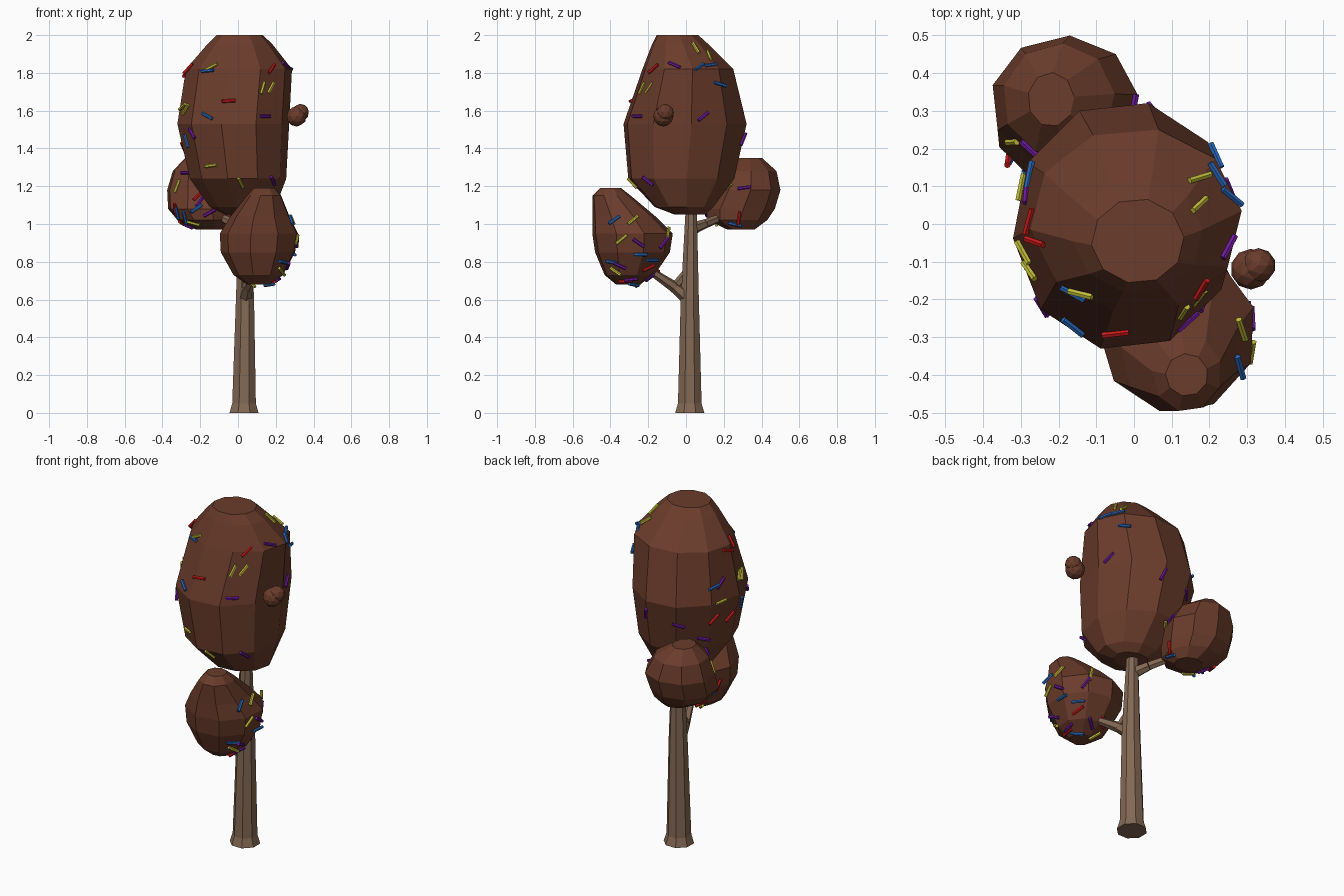
import bpy, bmesh, math, random
from mathutils import Vector, Matrix
from mathutils.bvhtree import BVHTree

if "Cube" in bpy.data.objects:
    bpy.data.objects.remove(bpy.data.objects["Cube"])
random.seed(7)


def material(name, *rgb):
    m = bpy.data.materials.new(name)
    m.use_nodes = True
    m.diffuse_color = (*rgb, 1)
    m.node_tree.nodes["Principled BSDF"].inputs["Base Color"].default_value = (*rgb, 1)
    return m


CHOCOLATE = material("chocolate brown", 0.145, 0.045, 0.024)
BARK = material("bark brown", 0.23, 0.14, 0.09)
CANDY = {
    "red": material("candy red", 0.6, 0.01, 0.01),
    "blue": material("candy blue", 0.02, 0.14, 0.5),
    "yellow": material("candy yellow", 0.55, 0.52, 0.04),
    "purple": material("candy purple", 0.16, 0.01, 0.35),
}


def finish(bm, name, mat):
    """Turn a bmesh into a flat shaded object of one colour."""
    bmesh.ops.recalc_face_normals(bm, faces=bm.faces)
    mesh = bpy.data.meshes.new(name)
    bm.to_mesh(mesh)
    bm.free()
    mesh.materials.append(mat)
    obj = bpy.data.objects.new(name, mesh)
    bpy.context.collection.objects.link(obj)
    return obj


def loft(name, mat, rings, sides, turn):
    """Skin elliptical rings (z, centre x, centre y, radius x, radius y)."""
    bm = bmesh.new()
    loops = []
    grow = 1 / math.sqrt(math.cos(math.pi / sides))
    for z, cx, cy, rx, ry in rings:
        angles = [turn + math.tau * i / sides for i in range(sides)]
        loops.append([bm.verts.new((cx + grow * rx * math.cos(a),
                                    cy + grow * ry * math.sin(a), z)) for a in angles])
    for low, high in zip(loops, loops[1:]):
        for i in range(sides):
            j = (i + 1) % sides
            bm.faces.new((low[i], low[j], high[j], high[i]))
    bm.faces.new(loops[0][::-1])
    bm.faces.new(loops[-1])
    return finish(bm, name, mat)


def rod(bm, start, end, start_radius, end_radius):
    """Add a six-sided tapered rod between two points."""
    axis = end - start
    turn = axis.to_track_quat("Z", "Y").to_matrix().to_4x4()
    bmesh.ops.create_cone(bm, cap_ends=True, segments=6, radius1=start_radius,
                          radius2=end_radius, depth=axis.length,
                          matrix=Matrix.Translation((start + end) / 2) @ turn)


def branch(name, points, radii):
    bm = bmesh.new()
    points = [Vector(p) for p in points]
    for a, b, ra, rb in zip(points, points[1:], radii, radii[1:]):
        rod(bm, a, b, ra, rb)
    finish(bm, name, BARK)


def surface(crown):
    mesh = crown.data
    return BVHTree.FromPolygons([v.co for v in mesh.vertices],
                                [p.vertices for p in mesh.polygons])


def sprinkle(colour, spot, normal, along):
    """Lay one candy rod flat on a crown."""
    along = (along - normal * along.dot(normal)).normalized() * 0.036
    spot = spot + normal * 0.005
    rod(batches[colour], spot - along, spot + along, 0.009, 0.009)


def place(crowns, azimuth, elevation, **candies):
    """Press sprinkles (across, up, tilt) onto crowns from one side."""
    az, el = math.radians(azimuth), math.radians(elevation)
    right = Vector((-math.sin(az), math.cos(az), 0))
    toward = Vector((math.cos(az) * math.cos(el), math.sin(az) * math.cos(el), math.sin(el)))
    up = toward.cross(right)
    trees = [surface(c) for c in crowns]
    for colour, spots in candies.items():
        for across, height, tilt in spots:
            flat = right * across + up * height
            hits = [t.ray_cast(flat + toward * 4, -toward) for t in trees]
            hits = [h for h in hits if h[0]] or [t.find_nearest(flat) for t in trees]
            spot, normal, face, distance = min(hits, key=lambda h: h[3])
            angle = math.radians(tilt)
            sprinkle(colour, spot, normal, right * math.cos(angle) + up * math.sin(angle))


def scatter(crown, count, lean, spread):
    """Strew more sprinkles on the side of a crown that lean points to."""
    tree = surface(crown)
    corners = [Vector(c) for c in crown.bound_box]
    middle = sum(corners, Vector()) / len(corners)
    size = corners[6] - middle
    for i in range(count):
        wander = Vector([random.gauss(0, 1) for axis in range(3)]).normalized()
        heading = (Vector(lean) + wander * spread).normalized() * size
        spot, normal, face, distance = tree.ray_cast(middle + heading * 3, -heading)
        sprinkle(list(CANDY)[i % len(CANDY)], spot, normal, normal.cross(wander.yzx))


# Trunk with a flared foot
loft("trunk", BARK, [
    (0, 0.032, 0.02, 0.08, 0.08), (0.05, 0.032, 0.02, 0.065, 0.065),
    (0.6, 0.037, 0.02, 0.05, 0.05), (1.1, 0.035, 0.028, 0.03, 0.03)], 8, math.pi / 8)

# Branches that carry the two lower crowns
branch("front_branch", [(0.035, 0.02, 0.6), (0.05, -0.06, 0.665), (0.1, -0.2, 0.76)],
       (0.04, 0.03, 0.02))
branch("front_branch_brace", [(0.03, 0.015, 0.76), (0.05, -0.06, 0.665)], (0.02, 0.025))
branch("back_branch", [(0.03, 0.02, 0.97), (-0.02, 0.1, 1), (-0.12, 0.22, 1.05)],
       (0.035, 0.025, 0.02))

# Crowns
main_crown = loft("main_crown", CHOCOLATE, [
    (1.05, 0.035, 0.02, 0.1, 0.08), (1.09, 0.025, -0.01, 0.17, 0.155),
    (1.24, 0, -0.025, 0.25, 0.28), (1.53, -0.025, -0.005, 0.29, 0.325),
    (1.82, 0.005, 0.01, 0.275, 0.24), (1.95, 0.01, -0.03, 0.17, 0.15),
    (2, 0.01, -0.045, 0.12, 0.11)], 10, 0.1)
front_crown = loft("front_crown", CHOCOLATE, [
    (0.68, 0.11, -0.31, 0.06, 0.06), (0.73, 0.11, -0.3, 0.13, 0.13),
    (0.85, 0.11, -0.285, 0.195, 0.195), (0.95, 0.115, -0.285, 0.205, 0.21),
    (1.04, 0.12, -0.33, 0.155, 0.165), (1.15, 0.14, -0.395, 0.09, 0.1),
    (1.19, 0.14, -0.4, 0.055, 0.055)], 9, 0.3)
back_crown = loft("back_crown", CHOCOLATE, [
    (0.97, -0.14, 0.29, 0.08, 0.07), (1.02, -0.17, 0.27, 0.15, 0.155),
    (1.08, -0.19, 0.285, 0.18, 0.18), (1.18, -0.185, 0.325, 0.19, 0.17),
    (1.28, -0.2, 0.33, 0.145, 0.145), (1.35, -0.22, 0.33, 0.06, 0.07)], 9, 0.1)

# Small two-lobed bud on the side of the main crown
bm = bmesh.new()
for spot, radius in [((0.31, -0.12, 1.57), 0.054), ((0.33, -0.11, 1.59), 0.046)]:
    bmesh.ops.create_icosphere(bm, subdivisions=2, radius=radius,
                               matrix=Matrix.Translation(spot))
finish(bm, "side_bud", CHOCOLATE)

# Candy sprinkles, one object for each colour
batches = {name: bmesh.new() for name in CANDY}
place([main_crown], -90, 0,
      red=[(-.26, 1.82, 20), (-.05, 1.65, 5)],
      blue=[(-.16, 1.81, -5), (-.16, 1.57, -30), (-.27, 1.44, -50)],
      yellow=[(-.14, 1.83, 20), (.17, 1.72, 45), (-.29, 1.62, 0), (-.14, 1.31, 10)],
      purple=[(.14, 1.57, 5), (-.24, 1.48, -10)])
place([back_crown], -90, 0,
      red=[(-.21, 1.15, 50), (-.33, 1.08, 70)],
      blue=[(-.22, 1.08, 40), (-.32, 1.06, 80)],
      yellow=[(-.32, 1.2, 70)],
      purple=[(-.27, 1.27, -10), (-.2, 1.12, 60), (-.15, 1.06, 30)])
place([main_crown, back_crown], 0, 0,
      red=[(-.17, 1.82, 15), (.28, 1.03, 80)],
      blue=[(.07, 1.83, 50), (.13, 1.84, 30), (.18, 1.74, -15), (.26, 1, -10)],
      yellow=[(.05, 1.93, -80), (.12, 1.89, 60), (-.23, 1.72, 50), (-.28, 1.22, 30),
              (.22, 1.19, 5)],
      purple=[(-.06, 1.84, -35), (.09, 1.57, 35), (-.2, 1.23, -20), (.3, 1.45, 45),
              (.31, 1.19, 0)])
place([front_crown], 0, 0,
      red=[(-.2, .77, 10), (-.32, .7, 15)],
      blue=[(-.38, 1.02, 40), (-.24, .84, 0), (-.18, .81, -20), (-.39, .8, 10)],
      yellow=[(-.28, 1.02, 45), (-.34, .92, 40), (-.1, .95, 60), (-.37, .75, -15)],
      purple=[(-.25, .9, -35), (-.12, .9, 40), (-.35, .78, -30), (-.29, .71, 20)])
place([main_crown], 135, 25,
      red=[(.1, 1.18, 40), (.2, 1.19, 50), (.19, 1.54, -10)],
      blue=[(.1, 1.35, 10)],
      yellow=[(.14, 1.27, 8), (.28, 1.41, 45)],
      purple=[(.14, 1.37, 45), (-.09, 1.16, -30), (.05, 1.08, -20)])
scatter(back_crown, 4, (-0.4, -0.4, -0.6), 0.4)
scatter(front_crown, 4, (0.2, 0.3, -0.8), 0.4)
for name, bm in batches.items():
    finish(bm, name + "_sprinkles", CANDY[name])
